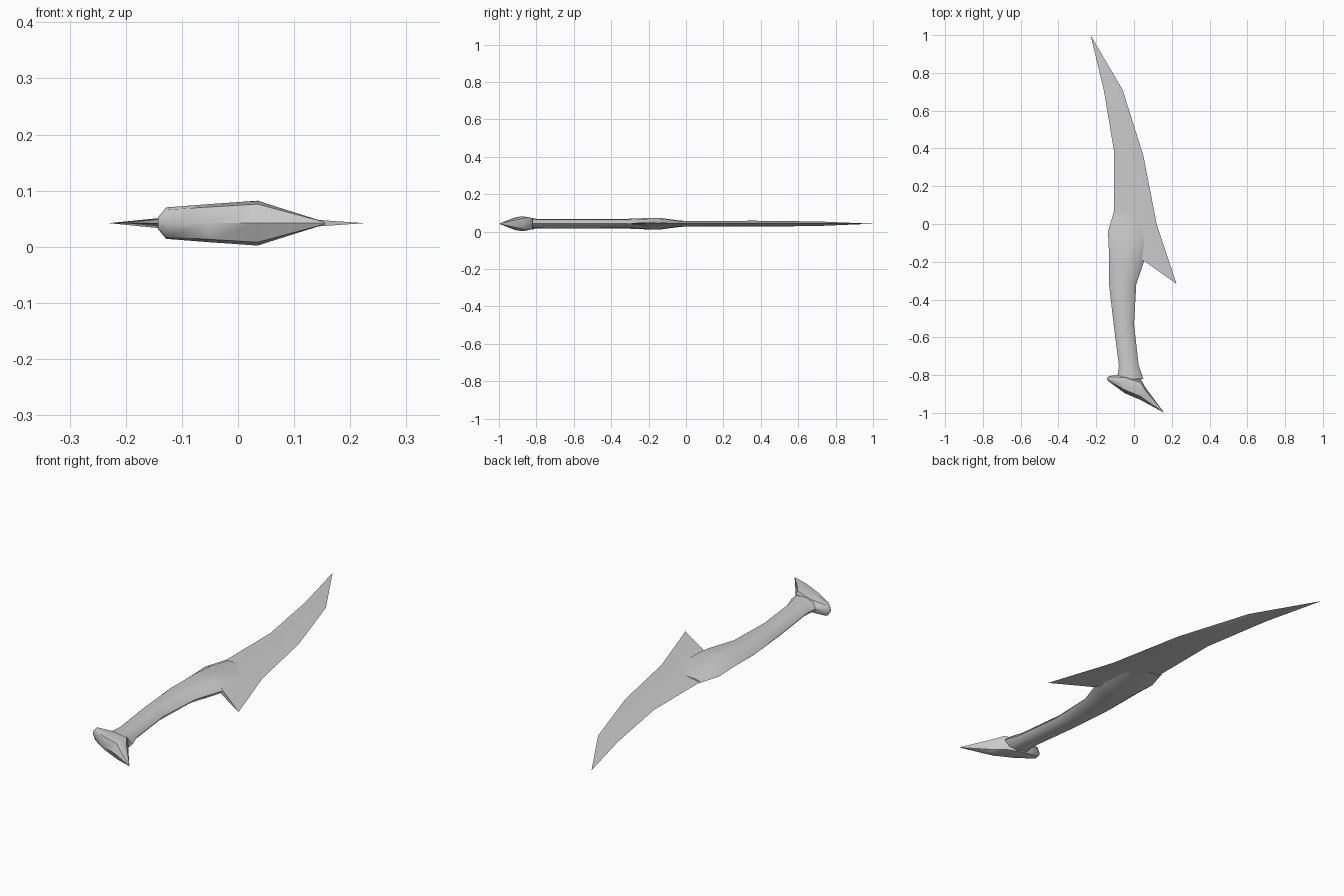
import bpy
import bmesh
from mathutils import Vector

cube = bpy.data.objects.get("Cube")
if cube:
    bpy.data.objects.remove(cube)

MID = 0.042  # height of the symmetry plane

grey = bpy.data.materials.new("light grey")
grey.use_nodes = True
COLOUR = (0.6, 0.6, 0.6, 1)
grey.diffuse_color = COLOUR
grey.node_tree.nodes["Principled BSDF"].inputs["Base Color"].default_value = COLOUR

# Rounded eight-sided section: fraction across, fraction of thickness
OVAL = [(-1, 0), (-.65, .85), (0, 1), (.65, .85), (1, 0), (.65, -.85), (0, -1), (-.65, -.85)]


def oval_ring(a, b, thick):
    a, b = Vector(a), Vector(b)
    centre, half = (a + b) / 2, (b - a) / 2
    return [(*(centre + half * u), MID + thick * v) for u, v in OVAL]


def diamond_ring(left, ridge, right, thick):
    return [(*left, MID), (*ridge, MID + thick), (*right, MID), (*ridge, MID - thick)]


def loft(name, rings, angle):
    bm = bmesh.new()
    rows = [[bm.verts.new(p) for p in ring] for ring in rings]
    n = len(rows[0])
    for r, s in zip(rows, rows[1:]):
        for i in range(n):
            j = (i + 1) % n
            bm.faces.new((r[i], r[j], s[j], s[i]))
    bm.faces.new(rows[0])
    bm.faces.new(rows[-1])
    bmesh.ops.remove_doubles(bm, verts=bm.verts, dist=0.0005)
    bmesh.ops.recalc_face_normals(bm, faces=bm.faces)
    mesh = bpy.data.meshes.new(name)
    bm.to_mesh(mesh)
    bm.free()
    mesh.materials.append(grey)
    obj = bpy.data.objects.new(name, mesh)
    bpy.context.collection.objects.link(obj)
    bpy.ops.object.select_all(action='DESELECT')
    obj.select_set(True)
    bpy.context.view_layer.objects.active = obj
    bpy.ops.object.shade_smooth_by_angle(angle=angle)


# Blade with a swept-back barb: left edge, ridge, right edge, half thickness
blade = [
    ((-.23, 1), (-.23, 1), (-.23, 1), 0),
    ((-.16, .71), (-.11, .71), (-.06, .71), .012),
    ((-.105, .38), (-.03, .37), (.05, .36), .016),
    ((-.105, .07), (0, .03), (.12, 0), .015),
    ((-.138, -.04), (.053, -.195), (.225, -.317), .012),
]
loft("blade", [diamond_ring(*s) for s in blade], 0.6)

# Grip: y, left x, right x, half thickness
grip = [
    (-.82, -.09, .05, .027), (-.75, -.08, .025, .025), (-.53, -.108, 0, .025),
    (-.32, -.132, .012, .026), (-.19, -.133, .055, .031), (-.14, -.133, .065, .031),
    (-.04, -.138, .07, .018), (.05, -.11, .05, .01),
]
loft("grip", [oval_ring((l, y), (r, y), t) for y, l, r, t in grip], 0.8)

# Flared pommel: x, front y, back y, half thickness
pommel = [
    (-.143, -.825, -.814, .01), (-.128, -.838, -.804, .028), (-.05, -.895, -.795, .034),
    (.035, -.932, -.82, .04), (.06, -.945, -.865, .032), (.155, -.997, -.993, .002),
]
loft("pommel", [oval_ring((x, f), (x, b), t) for x, f, b, t in pommel], 0.8)
